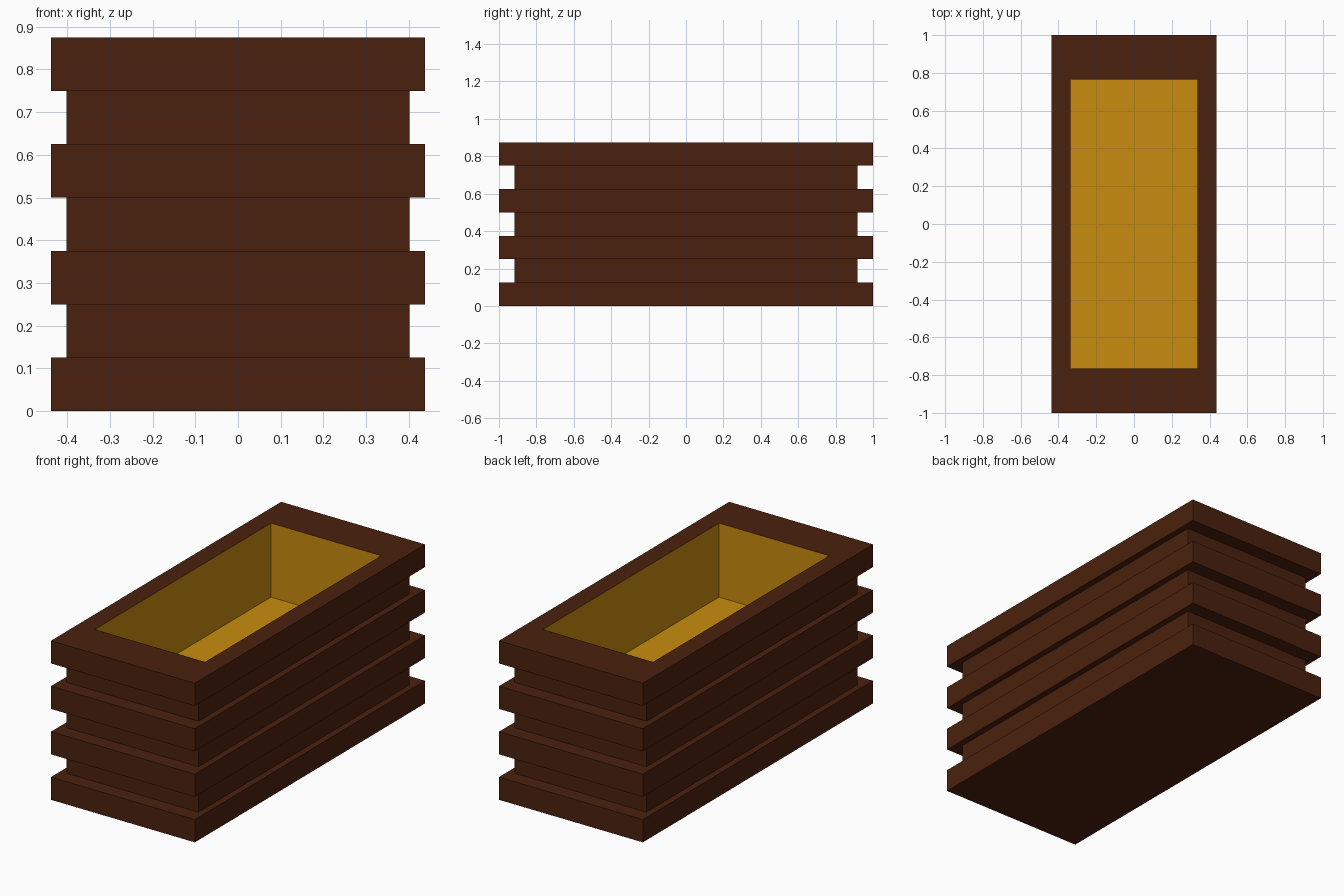
import bpy
import bmesh

cube = bpy.data.objects.get("Cube")
if cube:
    bpy.data.objects.remove(cube, do_unlink=True)


def make_material(name, color):
    mat = bpy.data.materials.new(name)
    mat.use_nodes = True
    mat.diffuse_color = color
    mat.node_tree.nodes["Principled BSDF"].inputs["Base Color"].default_value = color
    return mat


def stacked_rings(name, rings, mat, cap_first=False, cap_last=False):
    """Join rectangular rings (half width, half length, height) into a shell."""
    bm = bmesh.new()
    loops = [[bm.verts.new((sx * hx, sy * hy, z))
              for sx, sy in ((-1, -1), (1, -1), (1, 1), (-1, 1))]
             for hx, hy, z in rings]
    for low, high in zip(loops, loops[1:]):
        for i in range(4):
            j = (i + 1) % 4
            bm.faces.new((low[i], low[j], high[j], high[i]))
    if cap_first:
        bm.faces.new(loops[0][::-1])
    if cap_last:
        bm.faces.new(loops[-1])
    mesh = bpy.data.meshes.new(name)
    bm.to_mesh(mesh)
    bm.free()
    mesh.materials.append(mat)
    obj = bpy.data.objects.new(name, mesh)
    bpy.context.collection.objects.link(obj)
    return obj


wood = make_material("dark_brown_wood", (0.070, 0.0152, 0.0044, 1))
gold = make_material("golden_lining", (0.578, 0.262, 0.0044, 1))

BAND = 0.125
TOP = 7 * BAND
FLOOR = 0.468
WIDE = (0.4375, 1.0)
NARROW = (0.402, 0.918)
OPENING = (0.335, 0.765)

# Outer walls: alternating wide slats and recessed bands, closed by the rim
rings = []
for band in range(7):
    size = NARROW if band % 2 else WIDE
    rings += [(*size, band * BAND), (*size, (band + 1) * BAND)]
rings.append((*OPENING, TOP))
stacked_rings("slatted_box", rings, wood, cap_first=True)

# Inner walls and floor of the opening
stacked_rings("inner_lining", [(*OPENING, TOP), (*OPENING, FLOOR)], gold, cap_last=True)
